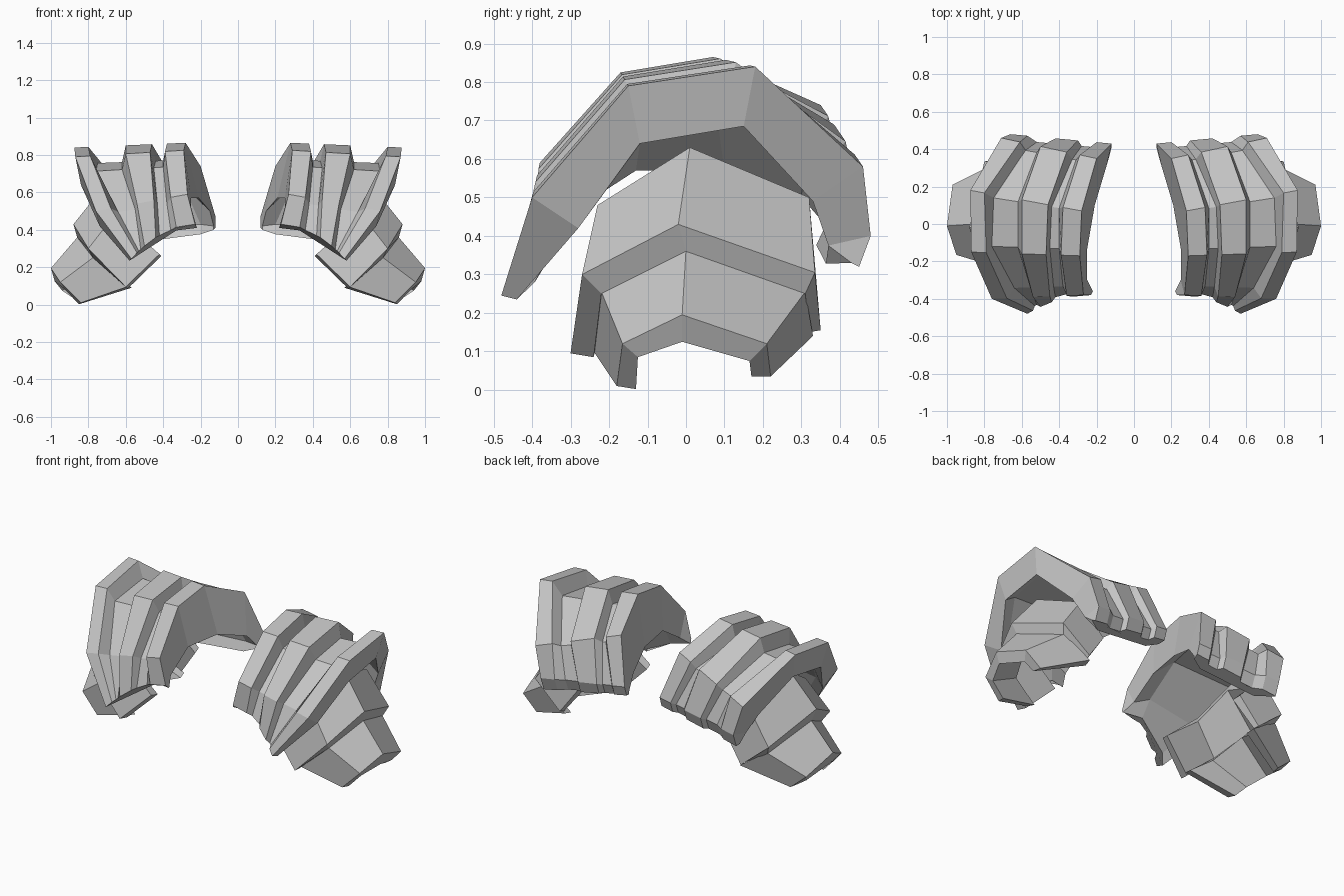
import bpy, bmesh
from mathutils import Vector

grey = bpy.data.materials.new("steel grey")
grey.diffuse_color = (0.56, 0.56, 0.56, 1)


def loft(name, rings):
    """Skin closed rings into a capped solid, mirrored to the other shoulder."""
    bm = bmesh.new()
    rows = [[bm.verts.new(p) for p in ring] for ring in rings]
    n = len(rows[0])
    for r0, r1 in zip(rows, rows[1:]):
        for i in range(n):
            j = (i + 1) % n
            bm.faces.new((r0[i], r0[j], r1[j], r1[i]))
    bm.faces.new(rows[0])
    bm.faces.new(rows[-1])
    bmesh.ops.recalc_face_normals(bm, faces=bm.faces)
    me = bpy.data.meshes.new(name)
    bm.to_mesh(me)
    bm.free()
    me.materials.append(grey)
    ob = bpy.data.objects.new(name, me)
    bpy.context.collection.objects.link(ob)
    ob.modifiers.new("other side", 'MIRROR')
    return ob


# Ribbed shoulder shell: stations run over the shoulder from front to back.
# Each: x of rib edges, (y, z) of inner rib, (y, z) of outer rib,
# groove depth, (y, z) of inner hem, (y, z) of outer hem
back_x = (.13, .12, .20, .22, .28, .30, .42, .44, .52, .57, .66, .67)
stations = [
    ((.22, .23, .33, .36, .42, .44, .50, .52, .53, .54, .57, .58),
     (-.38, .43), (-.48, .245), .02, (-.36, .41), (-.44, .235)),
    ((.25, .27, .36, .38, .43, .45, .54, .55, .64, .68, .76, .74),
     (-.38, .59), (-.40, .50), .06, (-.30, .46), (-.28, .42)),
    ((.25, .29, .39, .40, .45, .47, .60, .62, .76, .79, .87, .84),
     (-.17, .825), (-.15, .79), .09, (-.13, .57), (-.12, .64)),
    ((.21, .28, .38, .40, .44, .46, .60, .62, .75, .80, .875, .84),
     (.07, .865), (.18, .84), .09, (.10, .57), (.15, .685)),
    ((.15, .20, .29, .31, .33, .36, .50, .52, .58, .61, .71, .73),
     (.35, .74), (.46, .58), .05, (.30, .50), (.33, .49)),
    (back_x, (.43, .47), (.48, .40), .03, (.37, .42), (.37, .375)),
    (back_x, (.41, .41), (.45, .32), .03, (.37, .40), (.43, .33)),
]
core = Vector((0, .05, .3))
rings = []
for k, (xs, inner, outer, depth, hem_in, hem_out) in enumerate(stations):
    def point(x, sink):
        t = (x - xs[1]) / (xs[10] - xs[1])
        if k == 0:                           # front hem droops to a point
            t *= t
        p = Vector((0, *inner)).lerp(Vector((0, *outer)), t)
        p += (core - p).normalized() * sink
        return (x, p.y, p.z)
    ring = [(xs[0], *hem_in)]
    for i in range(1, 11):                   # groove floors sink to the core
        ring.append(point(xs[i], depth if i in (3, 4, 7, 8) else 0))
    ring.append((xs[11], *hem_out))
    for i in (9, 2):                         # smooth lining underneath
        ring.append(point(xs[i], depth + .05))
    rings.append(ring)
loft("ribbed_shoulder_shell", rings)


def channel(name, *layers):
    """Peaked channel from four profiles: outer top, outer end, inner end, inner top."""
    loft(name, list(zip(*layers)))


# Peaked upper-arm plate
channel("upper_arm_plate",
    [(.42, -.25, .27), (.66, -.23, .48), (.72, .01, .63), (.66, .32, .50), (.50, .33, .32)],
    [(.60, -.30, .095), (.80, -.27, .30), (.88, -.02, .43), (.80, .335, .305), (.62, .35, .155)],
    [(.59, -.24, .085), (.775, -.22, .25), (.86, 0, .36), (.775, .31, .25), (.61, .32, .15)],
    [(.41, -.20, .26), (.62, -.18, .42), (.68, .01, .56), (.62, .27, .44), (.49, .28, .31)])

# Smaller peaked cuff below it
channel("arm_cuff",
    [(.58, -.24, .10), (.77, -.22, .255), (.855, 0, .365), (.77, .31, .255), (.60, .33, .14)],
    [(.84, -.18, .01), (.95, -.165, .12), (1.0, -.01, .195), (.97, .21, .12), (.87, .22, .035)],
    [(.85, -.13, .002), (.93, -.125, .085), (.98, -.01, .125), (.94, .165, .075), (.88, .17, .035)],
    [(.57, -.19, .09), (.72, -.17, .20), (.79, 0, .30), (.72, .26, .20), (.59, .28, .13)])
